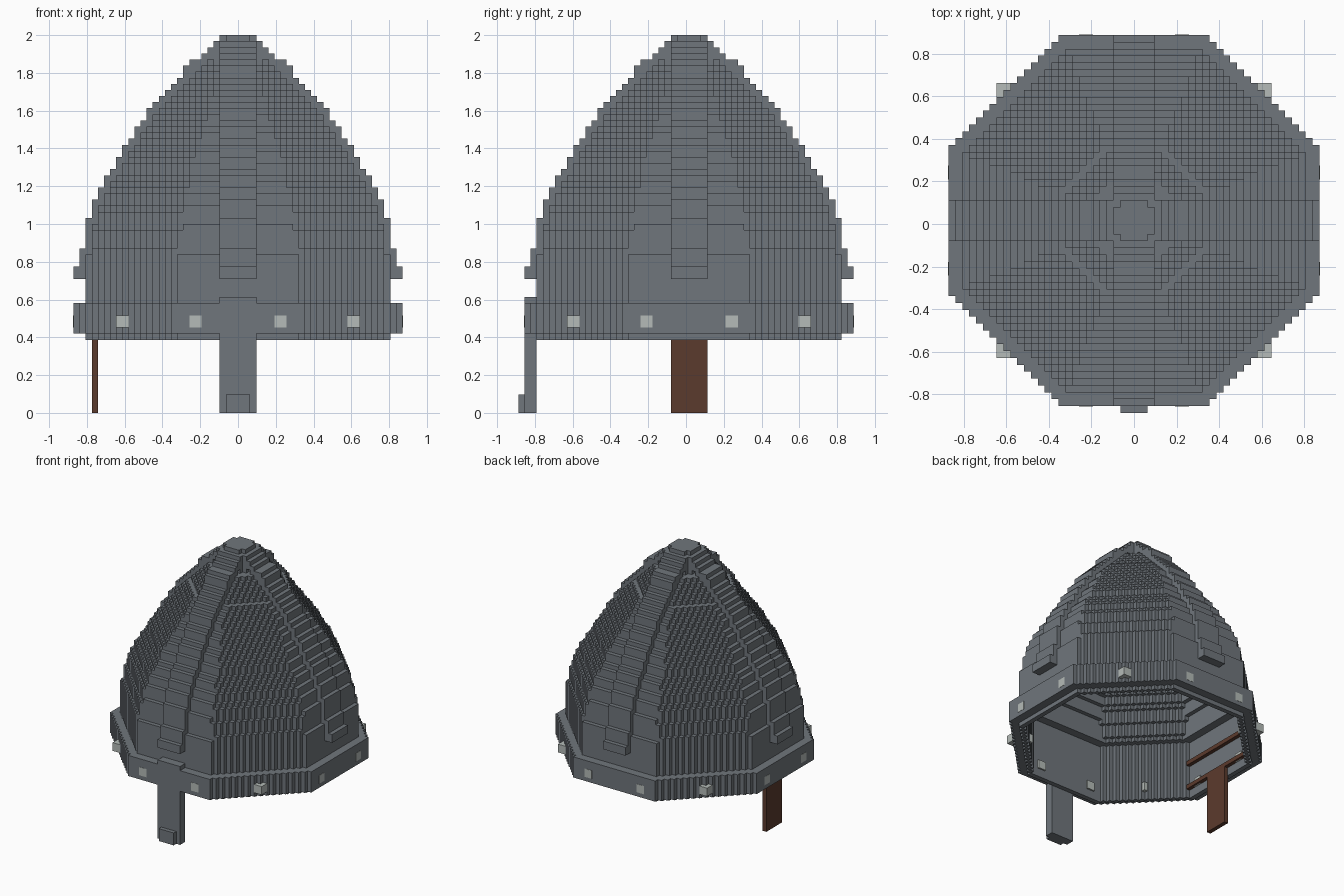
import bpy, bmesh, math
from mathutils import Matrix, Vector

if "Cube" in bpy.data.objects:
    bpy.data.objects.remove(bpy.data.objects["Cube"], do_unlink=True)

U = 2 / 62                                  # size of one block
PLACE = Matrix.Scale(U, 4) @ Matrix.Translation((0, 0.5, 0))


def material(name, rgb):
    m = bpy.data.materials.new(name)
    m.use_nodes = True
    m.diffuse_color = (*rgb, 1)
    m.node_tree.nodes["Principled BSDF"].inputs["Base Color"].default_value = (*rgb, 1)
    return m


STEEL = material("steel grey", (0.16, 0.18, 0.2))
LEATHER = material("leather brown", (0.105, 0.043, 0.026))
RIVET = material("rivet silver", (0.46, 0.5, 0.48))


def finish(bm, name, mat):
    bmesh.ops.recalc_face_normals(bm, faces=bm.faces)
    bm.transform(PLACE)
    me = bpy.data.meshes.new(name)
    bm.to_mesh(me)
    bm.free()
    me.materials.append(mat)
    ob = bpy.data.objects.new(name, me)
    bpy.context.collection.objects.link(ob)
    return ob


def box(bm, lo, hi, turn=0):
    """Block between two corners, turned by quarter turns about z."""
    lo, hi = Vector(lo), Vector(hi)
    m = (Matrix.Rotation(turn * math.pi / 2, 4, 'Z') @ Matrix.Translation((lo + hi) / 2)
         @ Matrix.Diagonal((*(hi - lo), 1)))
    bmesh.ops.create_cube(bm, size=1, matrix=m)


def octagon(r, h, scale=1.0):
    """Octagon outline, flat sides 2h wide, diagonal sides as block staircases."""
    quarter = []
    for k in range(r - h):
        quarter += [(r - k, h + k), (r - k - 1, h + k)]
    quarter.append((h, r))
    pts = []
    for _ in range(4):
        pts += [(x * scale, y * scale) for x, y in quarter]
        quarter = [(-y, x) for x, y in quarter]
    return pts


def ring(bm, outer, inner, z0, z1):
    """Upright wall between two outlines; solid if inner is None."""
    edges = []
    for loop in (outer, inner):
        if loop:
            vs = [bm.verts.new((x, y, z0)) for x, y in loop]
            edges += [bm.edges.new((a, b)) for a, b in zip(vs, vs[1:] + vs[:1])]
    fill = bmesh.ops.triangle_fill(bm, edges=edges, use_beauty=True)["geom"]
    faces = [f for f in fill if isinstance(f, bmesh.types.BMFace)]
    ext = bmesh.ops.extrude_face_region(bm, geom=faces, use_keep_orig=True)["geom"]
    bmesh.ops.translate(bm, vec=(0, 0, z1 - z0),
                        verts=[v for v in ext if isinstance(v, bmesh.types.BMVert)])


# Strap radius and the height where each step ends
STEPS = [(26, 27), (25, 32), (24, 35), (23, 37), (22, 39), (21, 40), (20, 42), (19, 44),
         (18, 45), (17, 47), (16, 48), (15, 50), (14, 51), (13, 52), (12, 53), (11, 54),
         (10, 55), (9, 57), (8, 58), (6, 59), (5, 60), (4, 61)]

# Dome skirt, then hollow layers whose diagonal sides step in more often
bm = bmesh.new()
z = STEPS[0][1] - 1
ring(bm, octagon(25, 10), octagon(24, 10, 0.995), 12, z)
for r, top in STEPS[1:]:
    r, top = r - 1, top - 1
    # runs of layers sharing the same outline are built as one ring
    runs = {}
    for layer in range(z, top):
        slope = (layer + 0.5 - z) / (top - z)
        h = max(1, round((r + 0.5 - slope) * math.sqrt(2)) - r)
        runs.setdefault(h, []).append(layer)
    for h, layers in runs.items():
        inner = octagon(r - 2, h - 1, 0.995) if r > 4 else None
        ring(bm, octagon(r, h), inner, layers[0], layers[-1] + 1)
    z = top
finish(bm, "dome", STEEL)

# Crown cap
bm = bmesh.new()
ring(bm, octagon(3, 2), None, 59, 62)
finish(bm, "crown_cap", STEEL)

# Four raised straps with a lip at the lower end
bm = bmesh.new()
for t in range(4):
    z = 23
    for r, top in STEPS:
        depth = 2 if r > 20 else 3
        box(bm, (r - depth, -3, z), (r, 3, top), t)
        z = top
    box(bm, (25, -3, 22), (27, 3, 24), t)
finish(bm, "straps", STEEL)

# Brow band
bm = bmesh.new()
ring(bm, octagon(27, 11), octagon(25, 10, 0.995), 13, 18)
finish(bm, "brow_band", STEEL)

# Nose guard with its small foot
bm = bmesh.new()
box(bm, (-3, -27, 0), (3, -25, 19))
box(bm, (-2, -28, 0), (2, -27, 3))
finish(bm, "nose_guard", STEEL)

# Rivets on the flat sides and corners of the band
bm = bmesh.new()
for t in range(4):
    for y in (-7, 7):
        box(bm, (23.5, y - 1, 14), (27.05, y + 1, 16), t)
    box(bm, (18, 18, 14), (20, 20, 16), t)
    box(bm, (16, 16, 14), (18, 18, 16), t)
finish(bm, "rivets", RIVET)

# Leather chin flap and lining strips
bm = bmesh.new()
box(bm, (-24, -3, 0), (-23, 3, 14))
for z in (14, 20):
    box(bm, (-24, -10, z), (-23, 10, z + 1))
finish(bm, "chin_flap", LEATHER)
